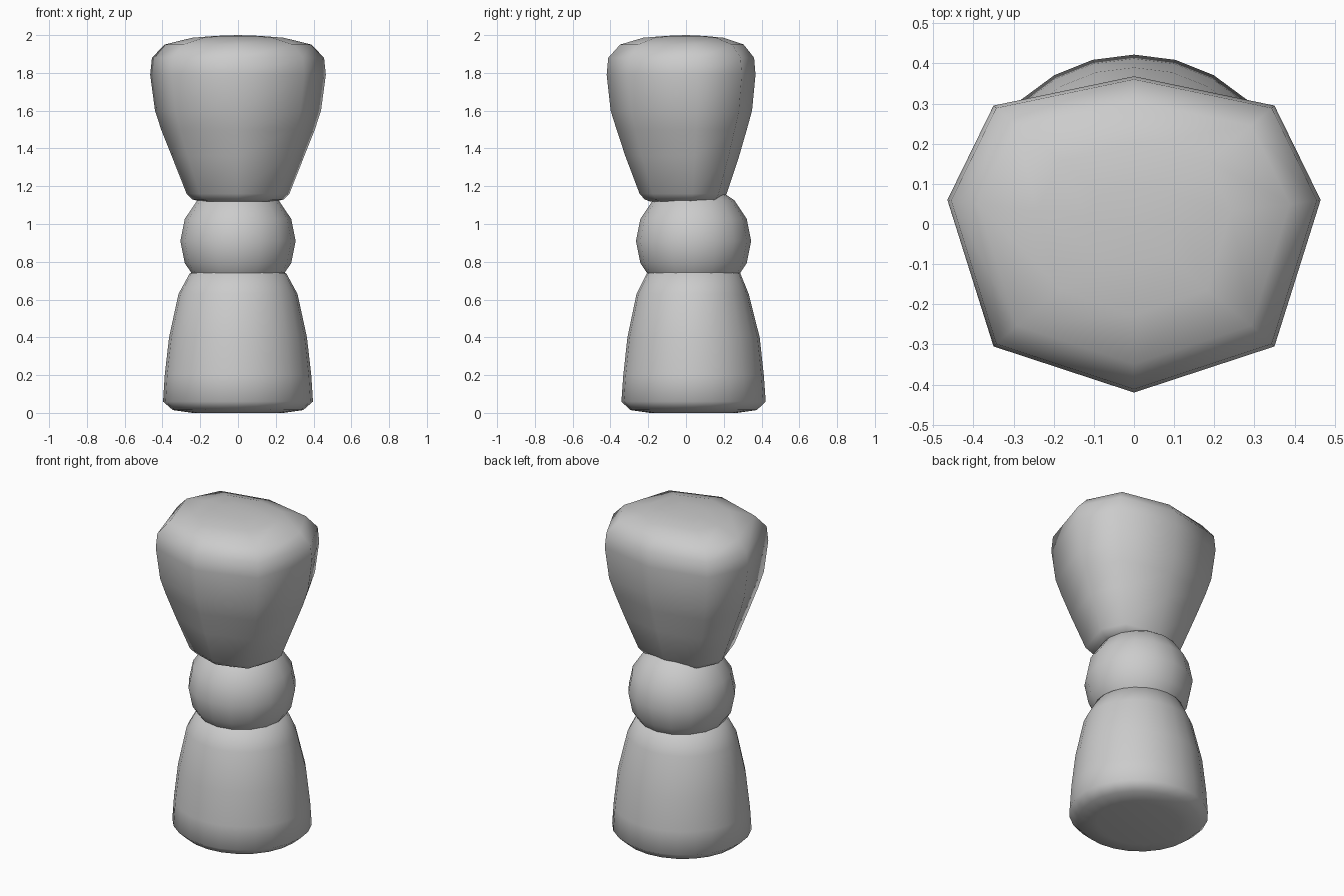
import bpy, bmesh
from math import sin, cos, pi

if "Cube" in bpy.data.objects:
    bpy.data.objects.remove(bpy.data.objects["Cube"])


def loft(name, rings):
    """Skin equal-length point rings from bottom to top and cap both ends."""
    bm = bmesh.new()
    loops = [[bm.verts.new(p) for p in ring] for ring in rings]
    n = len(loops[0])
    for a, b in zip(loops, loops[1:]):
        for i in range(n):
            j = (i + 1) % n
            bm.faces.new((a[i], a[j], b[j], b[i]))
    for loop, flip in ((loops[0], True), (loops[-1], False)):
        pts = [v.co for v in loop]
        centre = bm.verts.new(sum(pts[1:], pts[0].copy()) / n)
        if not flip:
            centre.co.z += 0.004
        for i in range(n):
            tri = (loop[i], loop[(i + 1) % n], centre)
            bm.faces.new(tri[::-1] if flip else tri)
    bmesh.ops.recalc_face_normals(bm, faces=bm.faces)
    mesh = bpy.data.meshes.new(name)
    bm.to_mesh(mesh)
    bm.free()
    mesh.shade_smooth()
    obj = bpy.data.objects.new(name, mesh)
    bpy.context.collection.objects.link(obj)
    return obj


# Tapered round base: z, x radius, y radius, y centre
base_profile = [(0.0, 0.24, 0.23, 0.04), (0.015, 0.345, 0.335, 0.04),
                (0.06, 0.397, 0.382, 0.04), (0.20, 0.388, 0.372, 0.04),
                (0.40, 0.365, 0.35, 0.04), (0.63, 0.315, 0.297, 0.035),
                (0.74, 0.255, 0.247, 0.04), (0.775, 0.15, 0.15, 0.04)]
loft("base", [[(rx * sin(2 * pi * i / 24), cy - ry * cos(2 * pi * i / 24), z)
               for i in range(24)] for z, rx, ry, cy in base_profile])

# Ball joint
bpy.ops.mesh.primitive_uv_sphere_add(segments=16, ring_count=8, radius=0.305,
                                     location=(0, 0.04, 0.91))
ball = bpy.context.object
ball.name = "ball_joint"
ball.data.shade_smooth()

# Flared eight-sided head; the outline is half of the widest section
half = [(0, -0.42), (0.35, -0.305), (0.465, 0.06), (0.35, 0.295), (0, 0.368)]
outline = half + [(-x, y) for x, y in half[3:0:-1]]

# z, x scale, y scale of the outline
head_profile = [(1.12, 0.44, 0.46), (1.13, 0.52, 0.52), (1.16, 0.585, 0.585),
                (1.36, 0.755, 0.765), (1.50, 0.875, 0.875), (1.60, 0.945, 0.95),
                (1.79, 1.0, 1.0), (1.88, 0.98, 0.98), (1.95, 0.835, 0.83),
                (1.986, 0.52, 0.54), (1.996, 0.25, 0.25)]
loft("head", [[(x * sx, y * sy, z) for x, y in outline]
              for z, sx, sy in head_profile])
